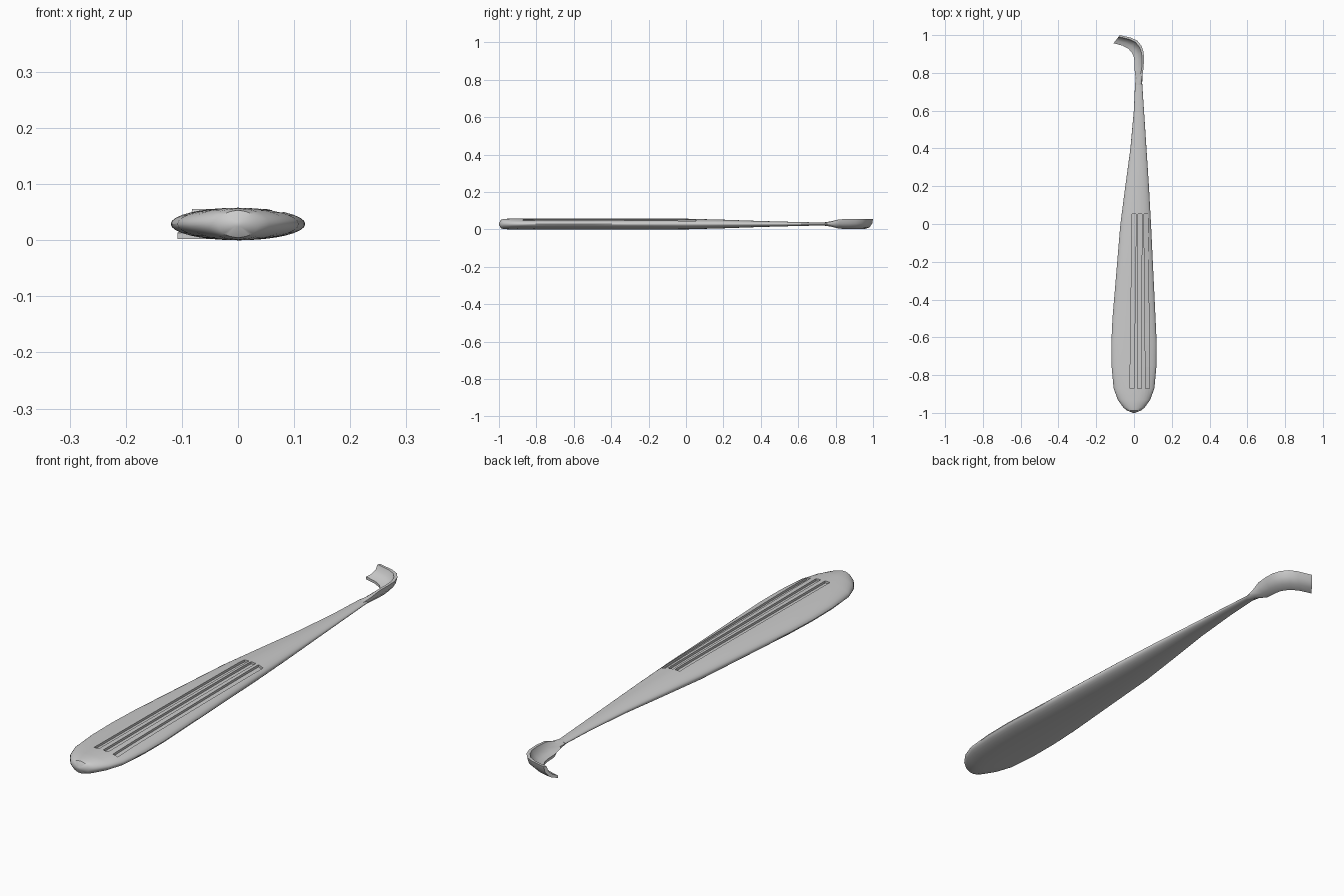
import bpy, bmesh, math
from mathutils import Vector

if "Cube" in bpy.data.objects:
    bpy.data.objects.remove(bpy.data.objects["Cube"])

ZC = 0.029


def interp(rows, y):
    for a, b in zip(rows, rows[1:]):
        if a[0] <= y <= b[0]:
            t = (y - a[0]) / (b[0] - a[0])
            return [p + (q - p) * t for p, q in zip(a, b)]
    return rows[-1]


def loft(name, rings, smooth=35):
    bm = bmesh.new()
    vs = [[bm.verts.new(p) for p in r] for r in rings]
    n = len(vs[0])
    for a, b in zip(vs, vs[1:]):
        for i in range(n):
            j = (i + 1) % n
            bm.faces.new((a[i], a[j], b[j], b[i]))
    bm.faces.new(vs[0])
    bm.faces.new(vs[-1])
    bmesh.ops.recalc_face_normals(bm, faces=bm.faces)
    me = bpy.data.meshes.new(name)
    bm.to_mesh(me)
    bm.free()
    ob = bpy.data.objects.new(name, me)
    bpy.context.collection.objects.link(ob)
    if smooth:
        bpy.ops.object.select_all(action='DESELECT')
        ob.select_set(True)
        bpy.context.view_layer.objects.active = ob
        bpy.ops.object.shade_smooth_by_angle(angle=math.radians(smooth))
    return ob


# Handle: y, left x, right x, half thickness
PROFILE = [
    (-1.0, -0.006, 0.006, 0.005), (-0.988, -0.036, 0.036, 0.024),
    (-0.972, -0.056, 0.056, 0.0275), (-0.93, -0.086, 0.086, 0.029),
    (-0.87, -0.108, 0.108, 0.029), (-0.75, -0.119, 0.119, 0.029),
    (-0.63, -0.12, 0.12, 0.029), (-0.5, -0.114, 0.114, 0.029),
    (-0.25, -0.093, 0.102, 0.029), (0.0, -0.072, 0.09, 0.0285),
    (0.2, -0.046, 0.079, 0.023), (0.4, -0.019, 0.066, 0.016),
    (0.6, -0.001, 0.053, 0.0105), (0.75, 0.006, 0.043, 0.0075)]


def ellipse(y, l, r, h, n=32):
    c, w = (l + r) / 2, (r - l) / 2
    return [(c + w * math.cos(2 * math.pi * i / n), y,
             ZC + h * math.sin(2 * math.pi * i / n)) for i in range(n)]


handle = loft("handle", [ellipse(*row) for row in PROFILE])


# Grip grooves, following the handle's upper surface
def top_z(x, y):
    _, l, r, h = interp(PROFILE, y)
    u = (x - (l + r) / 2) / ((r - l) / 2)
    return ZC + h * math.sqrt(max(0, 1 - u * u))


for k, (x0, x1) in enumerate([(-0.011, 0.001), (0.029, 0.031), (0.072, 0.063)]):
    rings = []
    for i in range(9):
        t = i / 8
        y = -0.872 + 0.925 * t
        x = x0 + (x1 - x0) * t
        a, b = x - 0.0105, x + 0.0105
        d = 0.009
        rings.append([(a, y, top_z(a, y) - d), (b, y, top_z(b, y) - d),
                      (b, y, 0.08), (a, y, 0.08)])
    cutter = loft("groove_cutter_%d" % k, rings, 0)
    cutter.hide_render = True
    cutter.hide_viewport = True
    cutter.display_type = 'WIRE'
    mod = handle.modifiers.new("groove", 'BOOLEAN')
    mod.operation = 'DIFFERENCE'
    mod.solver = 'EXACT'
    mod.object = cutter

# Hooked blade: outer xy, inner xy, half height, blend from stem to trough
STATIONS = [
    (0.043, 0.735, 0.005, 0.735, 0.008, 0), (0.046, 0.775, 0.004, 0.775, 0.014, 0.4),
    (0.05, 0.82, 0.003, 0.82, 0.025, 1), (0.053, 0.87, 0.002, 0.865, 0.0265, 1),
    (0.051, 0.91, -0.002, 0.888, 0.0265, 1), (0.04, 0.943, -0.012, 0.908, 0.0265, 1),
    (0.018, 0.97, -0.03, 0.928, 0.0265, 1), (-0.015, 0.986, -0.06, 0.944, 0.0265, 1),
    (-0.075, 1.0, -0.108, 0.957, 0.0265, 1)]
ROUND = [(.85, .75), (1, 0), (.85, -.75), (.5, -1), (.15, -.75), (0, 0), (.15, .75), (.5, 1)]
TROUGH = [(1, 1), (.9, .1), (.55, -.7), (0, -1), (0, -.6), (.35, -.35), (.66, .2), (.8, 1)]
rings = []
for ox, oy, ix, iy, h, f in STATIONS:
    o, i = Vector((ox, oy, ZC)), Vector((ix, iy, ZC))
    ring = []
    for (t0, z0), (t1, z1) in zip(ROUND, TROUGH):
        p = i.lerp(o, t0 + (t1 - t0) * f)
        p.z += h * (z0 + (z1 - z0) * f)
        ring.append(p)
    rings.append(ring)
loft("hook_blade", rings, 40)
